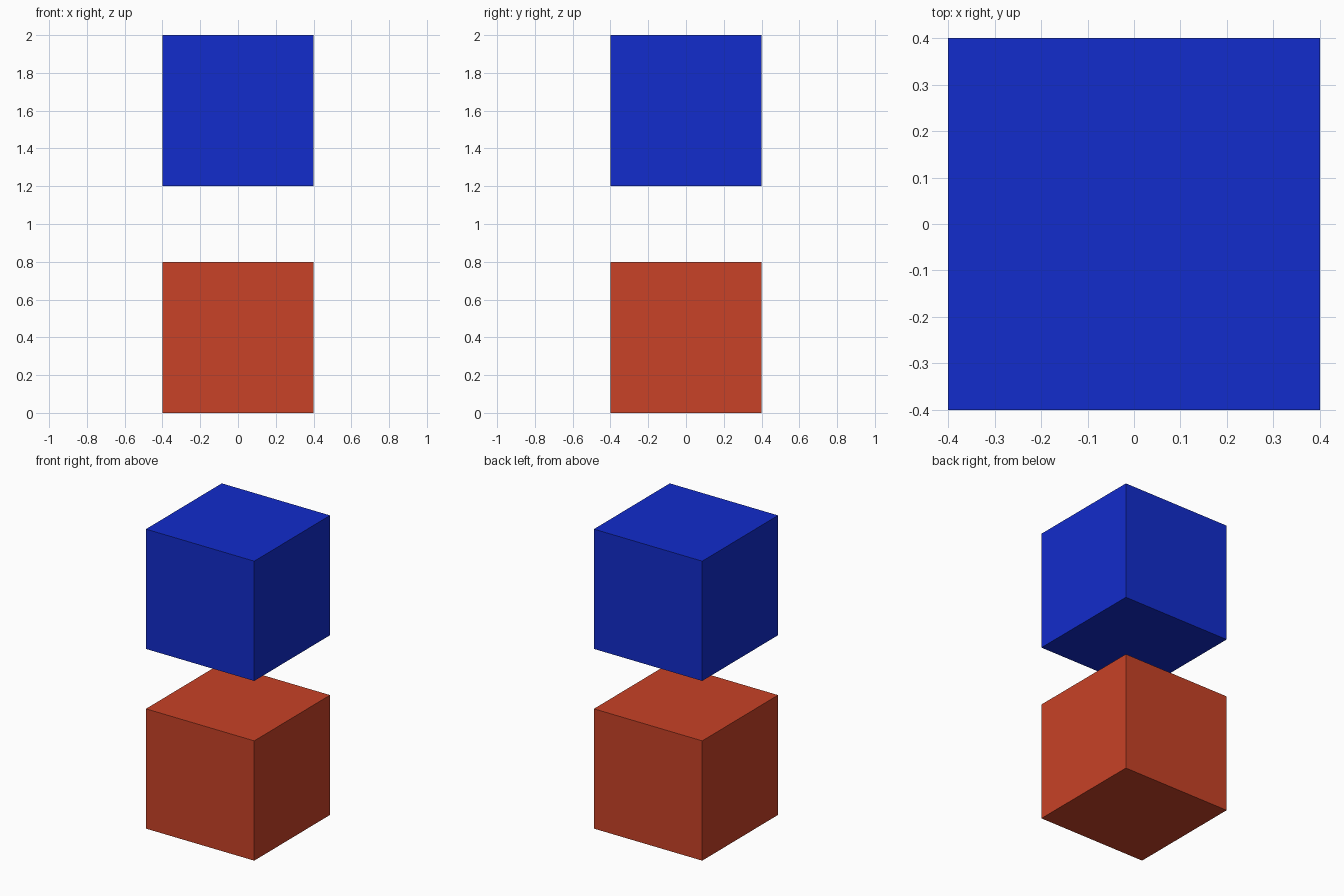
import bpy

if "Cube" in bpy.data.objects:
    bpy.data.objects.remove(bpy.data.objects["Cube"])

SIZE = 0.8


def make_cube(name, z_bottom, color):
    bpy.ops.mesh.primitive_cube_add(size=SIZE, location=(0, 0, z_bottom + SIZE / 2))
    cube = bpy.context.object
    cube.name = name
    mat = bpy.data.materials.new(name + "_material")
    mat.diffuse_color = color
    mat.use_nodes = True
    mat.node_tree.nodes["Principled BSDF"].inputs["Base Color"].default_value = mat.diffuse_color
    cube.data.materials.append(mat)


# Red cube on the ground, blue cube floating above it
make_cube("lower_cube", 0.0, (0.58, 0.054, 0.02, 1))
make_cube("upper_cube", 1.2, (0.006, 0.025, 0.604, 1))
